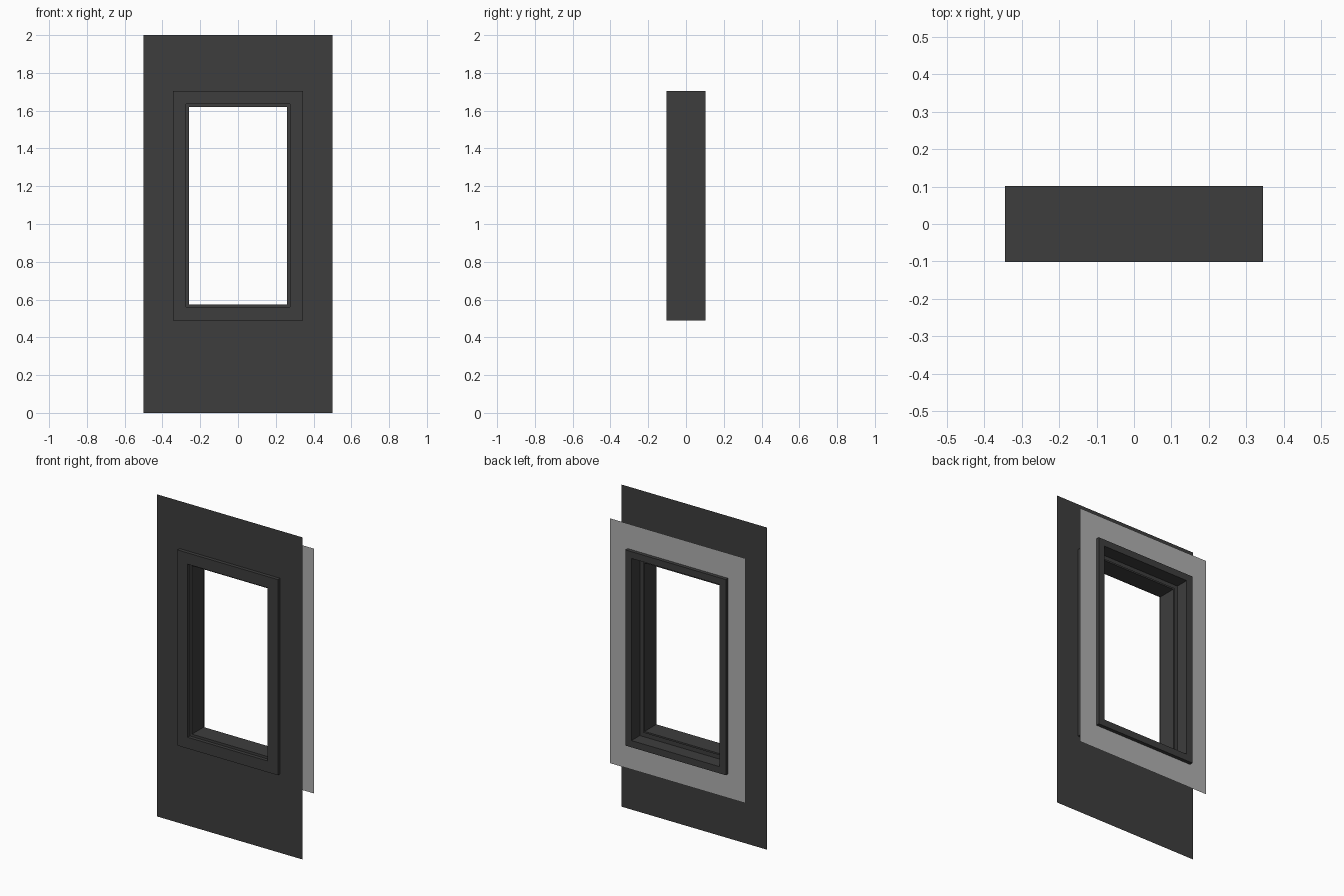
import bpy, bmesh

old = bpy.data.objects.get("Cube")
if old:
    bpy.data.objects.remove(old, do_unlink=True)


def material(name, value):
    mat = bpy.data.materials.new(name)
    mat.use_nodes = True
    colour = (value, value, value, 1)
    mat.diffuse_color = colour
    mat.node_tree.nodes["Principled BSDF"].inputs["Base Color"].default_value = colour
    return mat


charcoal = material("charcoal", 0.047)
grey = material("light_grey", 0.44)

HALF_W, BOTTOM, TOP = 0.345, 0.49, 1.705   # outer outline of the frame


def rect(bm, half, low, high, y):
    return [bm.verts.new(p) for p in
            ((-half, y, low), (half, y, low), (half, y, high), (-half, y, high))]


def bridge(bm, a, b):
    for i in range(4):
        j = (i + 1) % 4
        bm.faces.new((a[i], a[j], b[j], b[i]))


def finish(bm, name, mat):
    mesh = bpy.data.meshes.new(name)
    bm.to_mesh(mesh)
    bm.free()
    mesh.materials.append(mat)
    obj = bpy.data.objects.new(name, mesh)
    bpy.context.collection.objects.link(obj)
    return obj


def wall_sheet(name, half, low, high, y, mat, flip):
    """Thin wall face with an opening that fits the frame."""
    bm = bmesh.new()
    bridge(bm, rect(bm, half, low, high, y), rect(bm, HALF_W, BOTTOM, TOP, y))
    if flip:
        bmesh.ops.reverse_faces(bm, faces=bm.faces[:])
    finish(bm, name, mat)


# Outer and inner wall faces
wall_sheet("outer_wall", 0.5, 0, 2, -0.08, charcoal, False)
wall_sheet("inner_wall", 0.465, 0.34, 1.86, 0.08, grey, True)

# Window frame: stepped section (inset, depth) swept around the rectangle
section = [(0, -0.102), (0.07, -0.102), (0.07, -0.08), (0.085, -0.08),
           (0.085, 0.035), (0.075, 0.035), (0.075, 0.02), (0.042, 0.02),
           (0.042, 0.102), (0, 0.102)]
bm = bmesh.new()
rings = [rect(bm, HALF_W - d, BOTTOM + d, TOP - d, y) for d, y in section]
for k, ring in enumerate(rings):
    bridge(bm, ring, rings[(k + 1) % len(rings)])
bmesh.ops.recalc_face_normals(bm, faces=bm.faces[:])
finish(bm, "window_frame", charcoal)
